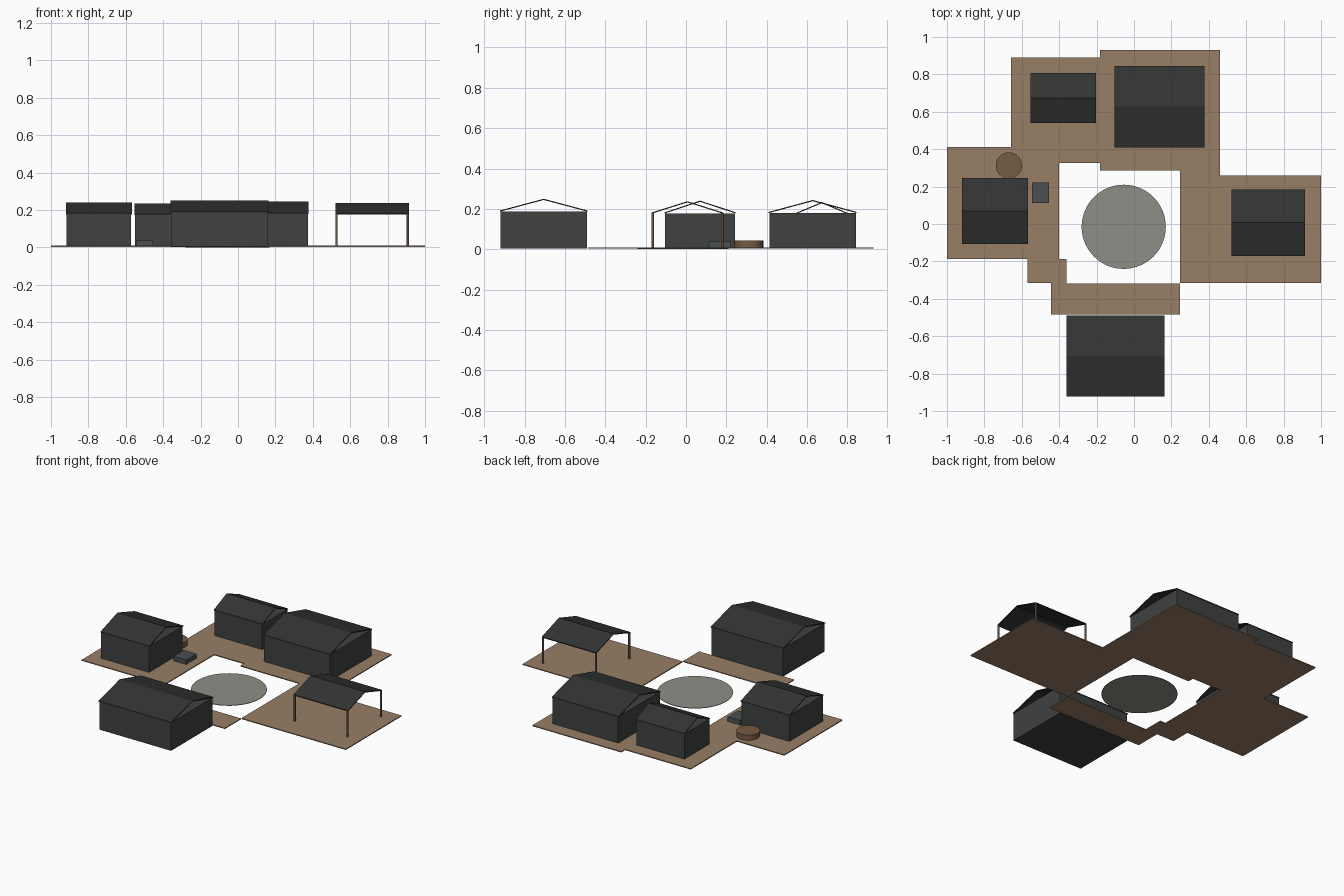
import bpy, bmesh
from mathutils import Matrix, Vector

if "Cube" in bpy.data.objects:
    bpy.data.objects.remove(bpy.data.objects["Cube"])


def material(name, rgb):
    m = bpy.data.materials.new(name)
    m.diffuse_color = (*rgb, 1)
    m.use_nodes = True
    m.node_tree.nodes["Principled BSDF"].inputs["Base Color"].default_value = m.diffuse_color
    return m


WOOD = material("deck_wood", (0.31, 0.21, 0.13))
TUB = material("tub_wood", (0.18, 0.105, 0.06))
POST = material("post_wood", (0.16, 0.10, 0.06))
WALL = material("dark_wall", (0.05, 0.053, 0.052))
ROOF = material("dark_roof", (0.032, 0.034, 0.034))
SLATE = material("slate", (0.07, 0.08, 0.08))
STONE = material("stone", (0.28, 0.27, 0.24))


def finish(name, bm, mat):
    bmesh.ops.recalc_face_normals(bm, faces=bm.faces)
    me = bpy.data.meshes.new(name)
    bm.to_mesh(me)
    bm.free()
    me.materials.append(mat)
    ob = bpy.data.objects.new(name, me)
    bpy.context.collection.objects.link(ob)
    return ob


def extrude(name, points, offset, mat):
    """Extrude a closed polygon by an offset vector."""
    bm = bmesh.new()
    face = bm.faces.new([bm.verts.new(p) for p in points])
    res = bmesh.ops.extrude_face_region(bm, geom=[face], use_keep_orig=True)
    top = [v for v in res["geom"] if isinstance(v, bmesh.types.BMVert)]
    bmesh.ops.translate(bm, verts=top, vec=Vector(offset))
    return finish(name, bm, mat)


def box(name, x0, x1, y0, y1, z0, z1, mat):
    pts = [(x0, y0, z0), (x1, y0, z0), (x1, y1, z0), (x0, y1, z0)]
    return extrude(name, pts, (0, 0, z1 - z0), mat)


def cylinder(name, x, y, r, z0, z1, sides, mat):
    bm = bmesh.new()
    bmesh.ops.create_cone(bm, cap_ends=True, segments=sides, radius1=r, radius2=r,
                          depth=z1 - z0, matrix=Matrix.Translation((x, y, (z0 + z1) / 2)))
    ob = finish(name, bm, mat)
    for p in ob.data.polygons:
        p.use_smooth = len(p.vertices) == 4
    ob.data.set_sharp_from_angle(angle=0.6)
    return ob


def gable_roof(name, x0, x1, y0, y1, eave, ridge):
    """Thin folded sheet with open gable ends, ridge along x."""
    t, ym = 0.006, (y0 + y1) / 2
    prof = [(y0, eave - t), (ym, ridge - t), (y1, eave - t),
            (y1, eave), (ym, ridge), (y0, eave)]
    return extrude(name, [(x0, y, z) for y, z in prof], (x1 - x0, 0, 0), ROOF)


# Deck: one stepped platform around the court
outline = [(0.245, -0.315), (1, -0.315), (1, 0.26), (0.46, 0.26), (0.46, 0.93),
           (-0.183, 0.93), (-0.183, 0.89), (-0.657, 0.89), (-0.657, 0.413),
           (-1, 0.413), (-1, -0.188), (-0.57, -0.188), (-0.57, -0.315),
           (-0.443, -0.315), (-0.443, -0.485), (0.245, -0.485), (0.245, -0.319),
           (-0.36, -0.319), (-0.36, -0.188), (-0.4, -0.188), (-0.4, 0.325),
           (-0.183, 0.325), (-0.183, 0.285), (0.245, 0.285)]
extrude("deck", [(x, y, 0.003) for x, y in outline], (0, 0, 0.006), WOOD)

# Round court in the middle
cylinder("court_disc", -0.055, -0.015, 0.225, 0, 0.003, 64, STONE)

# Four walled buildings: x0, x1, y0, y1, wall top, ridge
buildings = {
    "front_house": (-0.362, 0.163, -0.923, -0.488, 0.187, 0.250),
    "back_house": (-0.103, 0.378, 0.41, 0.846, 0.180, 0.244),
    "back_shed": (-0.553, -0.202, 0.54, 0.806, 0.173, 0.234),
    "left_house": (-0.92, -0.568, -0.106, 0.246, 0.178, 0.241),
}
for name, (x0, x1, y0, y1, top, ridge) in buildings.items():
    box(name + "_walls", x0 + 0.003, x1 - 0.003, y0 + 0.003, y1 - 0.003, 0.004, top, WALL)
    gable_roof(name + "_roof", x0, x1, y0, y1, top + 0.005, ridge)

# Open pavilion on four posts
gable_roof("pavilion_roof", 0.52, 0.914, -0.17, 0.184, 0.182, 0.238)
for i, x in enumerate((0.526, 0.908)):
    for j, y in enumerate((-0.165, 0.179)):
        cylinder(f"pavilion_post_{i}{j}", x, y, 0.006, 0.008, 0.18, 12, POST)

# Round tub and low block beside the left house
cylinder("round_tub", -0.669, 0.313, 0.07, 0.008, 0.043, 32, TUB)
box("low_block", -0.546, -0.455, 0.113, 0.222, 0.008, 0.038, SLATE)
